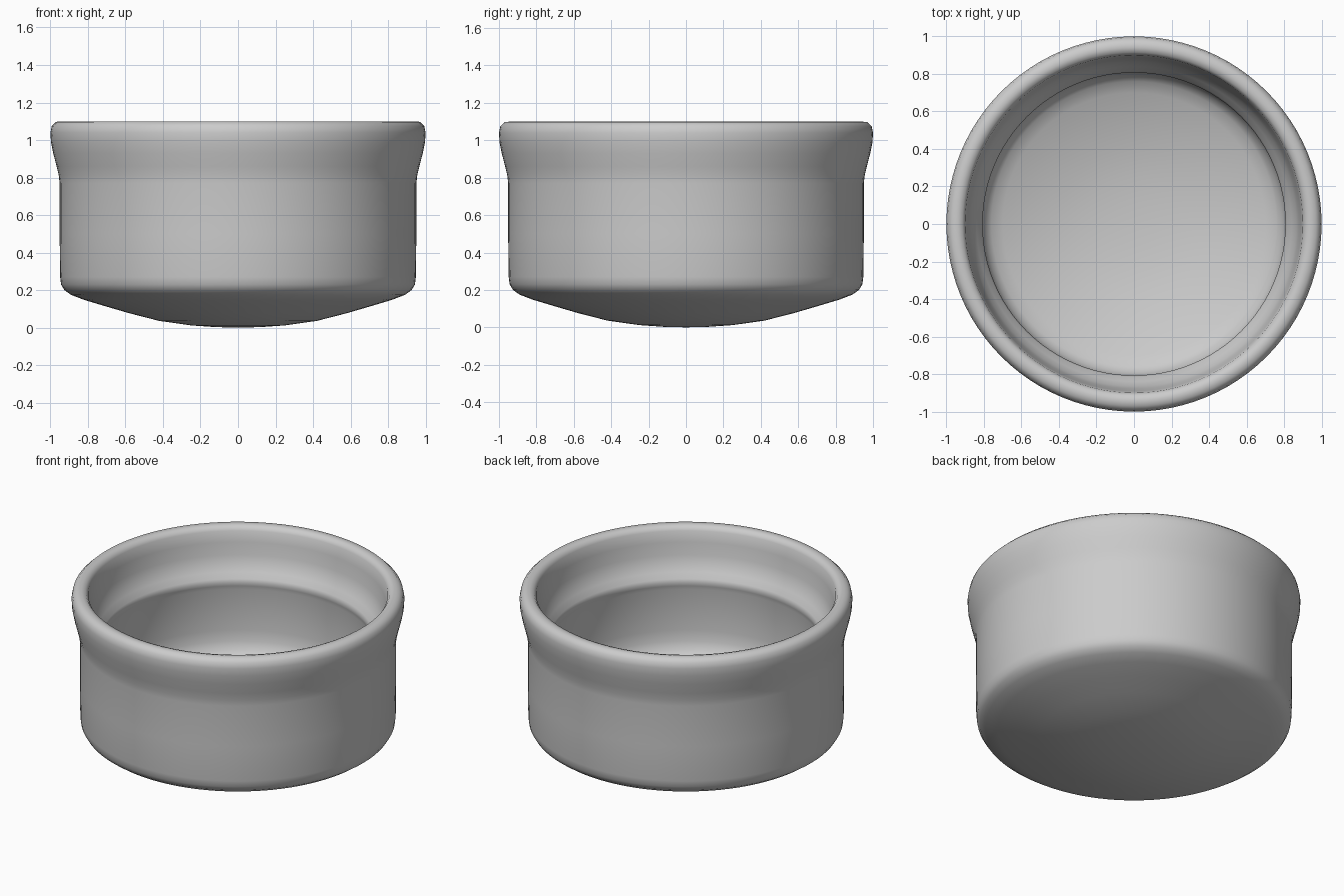
import bpy
import bmesh
import math

cube = bpy.data.objects.get("Cube")
if cube:
    bpy.data.objects.remove(cube, do_unlink=True)

SEGMENTS = 96

# Cross-section (radius, height), from the underside, over the rim, to the inner floor
underside = [(0, 0), (0.12, 0.003), (0.25, 0.012), (0.42, 0.036), (0.58, 0.077), (0.71, 0.115),
             (0.82, 0.148), (0.89, 0.175), (0.925, 0.2), (0.943, 0.23), (0.948, 0.27)]
outer_wall = [(0.951, 0.5), (0.951, 0.77), (0.955, 0.81), (0.967, 0.86), (0.985, 0.93),
              (0.997, 0.99), (1.0, 1.04)]
rim = [(0.993, 1.075), (0.97, 1.097), (0.94, 1.1), (0.915, 1.093), (0.9, 1.07)]
inner_lip = [(0.89, 1.0), (0.878, 0.92), (0.865, 0.87), (0.84, 0.825), (0.815, 0.79),
             (0.807, 0.77)]
inner_wall = [(0.812, 0.745), (0.818, 0.72), (0.818, 0.45), (0.81, 0.38), (0.79, 0.33),
              (0.76, 0.3)]
inner_floor = [(0.7, 0.275), (0.56, 0.23), (0.4, 0.19), (0.25, 0.167), (0.12, 0.158),
               (0, 0.155)]
profile = underside + outer_wall + rim + inner_lip + inner_wall + inner_floor

# Spin the cross-section into a closed bowl
bm = bmesh.new()
verts = [bm.verts.new((r, 0, z)) for r, z in profile]
edges = [bm.edges.new(pair) for pair in zip(verts, verts[1:])]
bmesh.ops.spin(bm, geom=verts + edges, cent=(0, 0, 0), axis=(0, 0, 1),
               angle=math.tau, steps=SEGMENTS, use_merge=True)
bmesh.ops.remove_doubles(bm, verts=bm.verts, dist=0.0005)
bmesh.ops.recalc_face_normals(bm, faces=bm.faces)

mesh = bpy.data.meshes.new("bowl")
bm.to_mesh(mesh)
bm.free()
bowl = bpy.data.objects.new("bowl", mesh)
bpy.context.collection.objects.link(bowl)

# Smooth shading
bpy.ops.object.select_all(action="DESELECT")
bowl.select_set(True)
bpy.context.view_layer.objects.active = bowl
bpy.ops.object.shade_smooth_by_angle(angle=math.radians(50))
